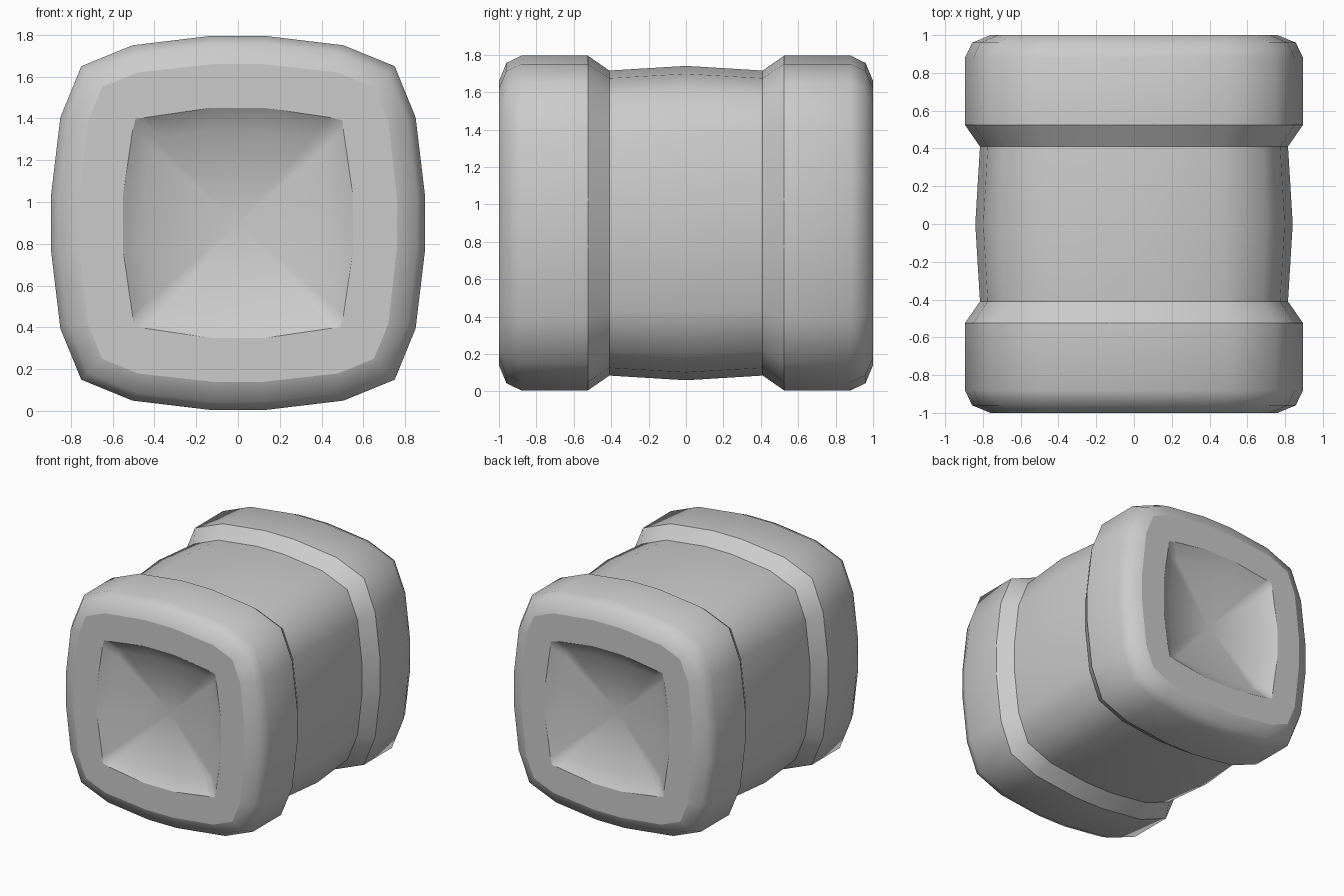
import bpy
import bmesh

cube = bpy.data.objects.get("Cube")
if cube:
    bpy.data.objects.remove(cube, do_unlink=True)

CENTRE_Z = 0.9

grey = bpy.data.materials.new("plain grey")
grey.use_nodes = True
colour = (0.6, 0.6, 0.6, 1)
grey.diffuse_color = colour
grey.node_tree.nodes["Principled BSDF"].inputs["Base Color"].default_value = colour

# Quarter outlines of the bulging square: flat end, shoulder, corner
OUTER = [(0.13, 0.895), (0.505, 0.85), (0.75, 0.75)]
FACE = [(0.12, 0.76), (0.48, 0.72), (0.65, 0.65)]
RECESS = [(0.13, 0.55), (0.44, 0.505), (0.5, 0.49)]
FLOOR = [(0.12, 0.44), (0.36, 0.415), (0.41, 0.405)]


def outline(quarter, scale=1):
    """Full closed outline from one quarter, by mirroring and rotation."""
    side = quarter + [(b, a) for a, b in reversed(quarter[:-1])]
    points = []
    for _ in range(4):
        points += [(x * scale, z * scale) for x, z in side]
        side = [(z, -x) for x, z in side]
    return points


def loft(name, sections, sharp=(), tip=None, flip=1):
    """Skin outlines along y; sharp lists crisp rings, tip closes the end."""
    bm = bmesh.new()
    rings = [[bm.verts.new((x, flip * y, z + CENTRE_Z)) for x, z in pts]
             for pts, y in sections]
    count = len(rings[0])
    for near, far in zip(rings, rings[1:]):
        for i in range(count):
            j = (i + 1) % count
            bm.faces.new((near[i], near[j], far[j], far[i]))
    if tip is not None:
        point = bm.verts.new((0, flip * tip, CENTRE_Z))
        for i in range(count):
            bm.faces.new((rings[-1][i], rings[-1][(i + 1) % count], point))
    bmesh.ops.recalc_face_normals(bm, faces=bm.faces)
    for face in bm.faces:
        face.smooth = True
    for r in sharp:
        for i in range(count):
            bm.edges.get((rings[r][i], rings[r][(i + 1) % count])).smooth = False
    mesh = bpy.data.meshes.new(name)
    bm.to_mesh(mesh)
    bm.free()
    mesh.materials.append(grey)
    obj = bpy.data.objects.new(name, mesh)
    bpy.context.collection.objects.link(obj)
    return obj


# Slightly swollen middle
waist_end = outline(OUTER, 0.911)
loft("waist", [(waist_end, -0.41), (outline(OUTER, 0.939), 0), (waist_end, 0.41)])

# Matching end collars: taper, band, rounded rim, flat face, dished recess
collar = [
    (waist_end, 0.41),
    (outline(OUTER), 0.525),
    (outline(OUTER), 0.88),
    (outline(OUTER, 0.957), 0.96),
    (outline(FACE), 1.0),
    (outline(RECESS), 1.0),
    (outline(FLOOR), 0.925),
]
for name, flip in (("front_collar", -1), ("back_collar", 1)):
    loft(name, collar, sharp=(1, 4, 5), tip=0.86, flip=flip)
